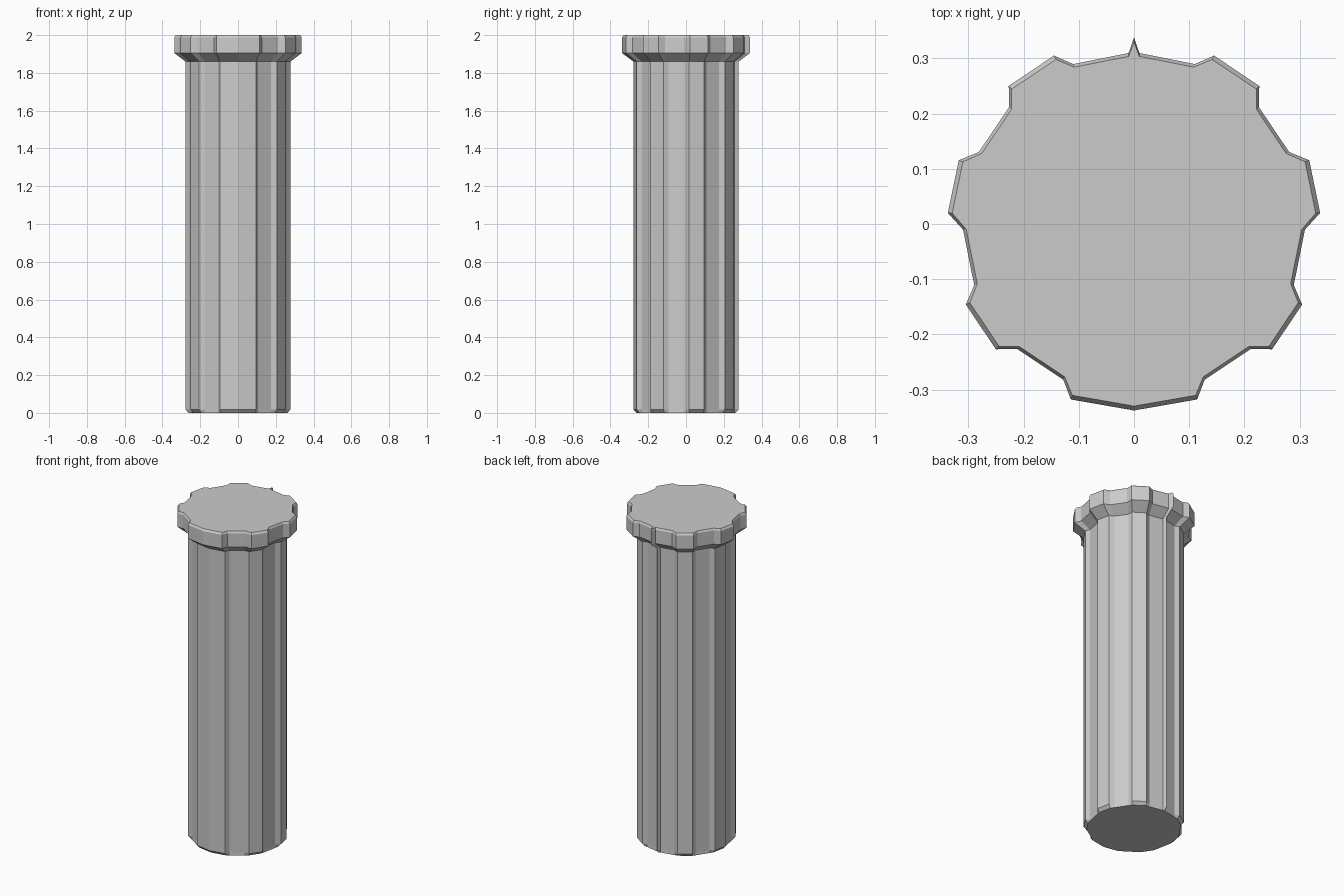
import bpy, bmesh
from math import sin, cos, radians

if "Cube" in bpy.data.objects:
    bpy.data.objects.remove(bpy.data.objects["Cube"])

# Right half of the fluted outline: (angle, 1 = ridge / 0 = flute)
half = [(-90, 1), (-70.2, 1), (-65.6, 0), (-47, 0), (-42.2, 1), (-25.6, 1),
        (-20.9, 0), (-1.9, 0), (3.4, 1), (20, 1), (24.9, 0), (43, 0),
        (47.8, 1), (64.6, 1), (69.2, 0), (88.2, 0), (90, 1)]
outline = half + [(180 - a, k) for a, k in half[-2:0:-1]]


def fluted(name, rings):
    """Loft the outline through rings of (z, ridge radius, flute radius)."""
    bm = bmesh.new()
    loops = []
    for z, ridge, flute in rings:
        loop = []
        for a, k in outline:
            r = ridge if k else flute
            loop.append(bm.verts.new((r * cos(radians(a)), r * sin(radians(a)), z)))
        loops.append(loop)
    n = len(outline)
    for lo, hi in zip(loops, loops[1:]):
        for i in range(n):
            j = (i + 1) % n
            bm.faces.new((lo[i], lo[j], hi[j], hi[i]))
    # End caps fan out from a centre point
    for loop, z in ((loops[0], rings[0][0]), (loops[-1], rings[-1][0])):
        c = bm.verts.new((0, 0, z))
        for i in range(n):
            bm.faces.new((c, loop[i], loop[(i + 1) % n]))
    bmesh.ops.recalc_face_normals(bm, faces=bm.faces)
    me = bpy.data.meshes.new(name)
    bm.to_mesh(me)
    bm.free()
    ob = bpy.data.objects.new(name, me)
    bpy.context.collection.objects.link(ob)
    return ob


# Shaft with chamfered foot, flaring into the capital
fluted("fluted_column", [
    (0.0, 0.262, 0.258),
    (0.018, 0.278, 0.257),
    (1.86, 0.278, 0.257),
    (1.905, 0.338, 0.310),
    (1.988, 0.338, 0.310),
    (2.0, 0.330, 0.304),
])
